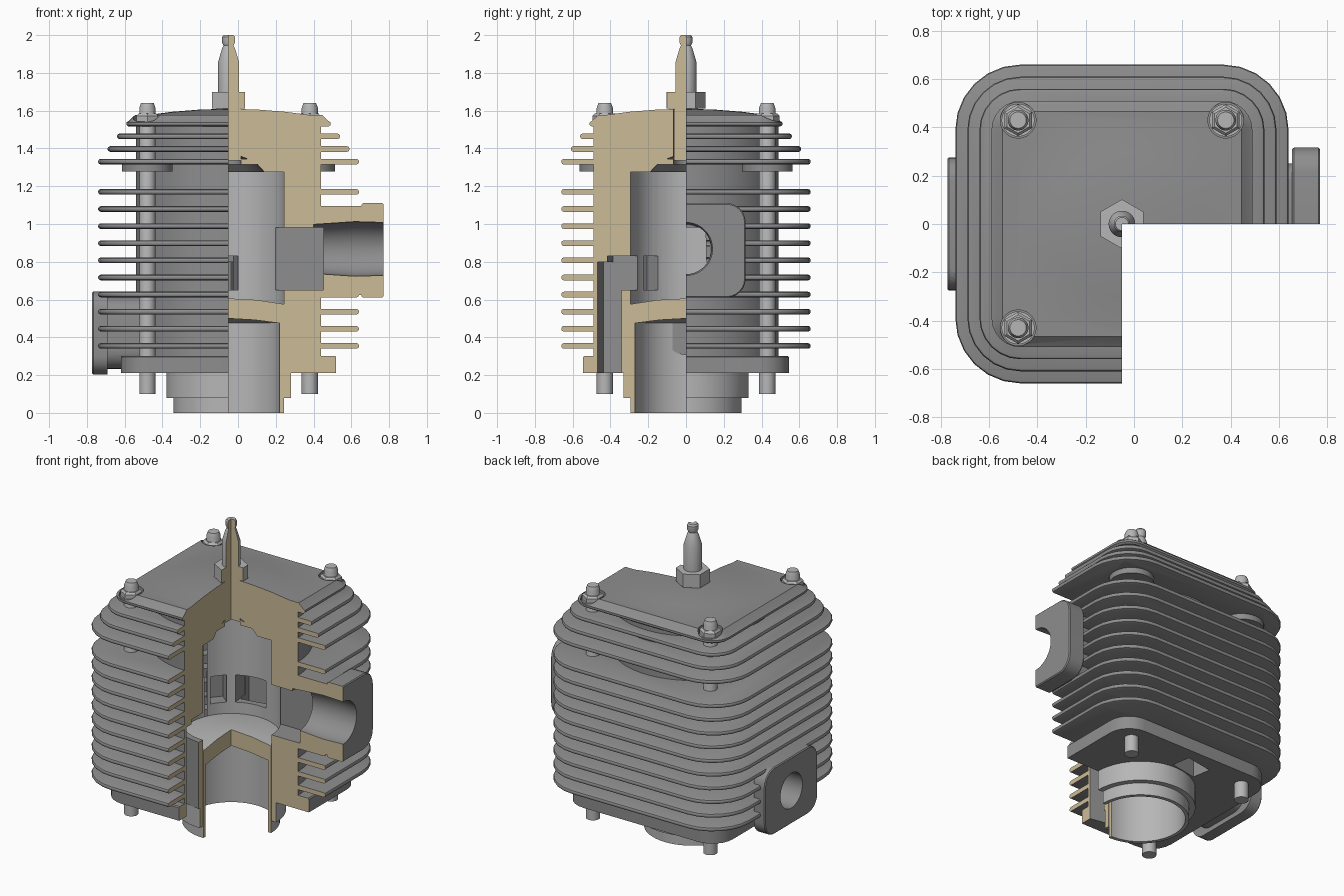
import bpy, bmesh, math
from mathutils import Matrix

if "Cube" in bpy.data.objects:
    bpy.data.objects.remove(bpy.data.objects["Cube"])

CX = -0.05          # bore axis
STUD = 0.43         # stud offset from the axis


def material(name, rgb):
    m = bpy.data.materials.new(name)
    m.diffuse_color = (*rgb, 1)
    m.use_nodes = True
    m.node_tree.nodes["Principled BSDF"].inputs["Base Color"].default_value = m.diffuse_color
    return m


CAST = material("cast_grey", (0.27, 0.27, 0.27))
STEEL = material("light_steel", (0.47, 0.47, 0.47))
CUT = material("section_tan", (0.60, 0.50, 0.31))


def finish(name, bm):
    bmesh.ops.recalc_face_normals(bm, faces=bm.faces)
    me = bpy.data.meshes.new(name)
    bm.to_mesh(me)
    bm.free()
    o = bpy.data.objects.new(name, me)
    bpy.context.collection.objects.link(o)
    return o


def place(a, b, c, axis, at):
    return (at[0] + a, at[1] + b, c) if axis == 'z' else (c, at[0] + a, at[1] + b)


def lathe(name, prof, segs=64, axis='z', at=(CX, 0), phase=0.5):
    """Closed solid of revolution; the profile starts and ends on the axis."""
    bm = bmesh.new()
    rings = []
    for r, c in prof:
        n = 1 if r < 1e-6 else segs
        rings.append([bm.verts.new(place(r * math.cos(2 * math.pi * (i + phase) / segs),
                                         r * math.sin(2 * math.pi * (i + phase) / segs), c, axis, at))
                      for i in range(n)])
    for p, q in zip(rings, rings[1:]):
        for i in range(segs):
            j = (i + 1) % segs
            f = [p[i % len(p)], p[j % len(p)], q[j % len(q)], q[i % len(q)]]
            bm.faces.new(list(dict.fromkeys(f)))
    return finish(name, bm)


def rod(name, r, c0, c1, **kw):
    return lathe(name, [(0, c0), (r, c0), (r, c1), (0, c1)], **kw)


def plate(name, hx, hy, rad, rings, axis='z', at=(CX, 0), seg=6):
    """Rounded rectangle lofted through (inset, height) rings."""
    bm = bmesh.new()
    loops = []
    for inset, c in rings:
        loop = []
        for k, (sx, sy) in enumerate(((1, 1), (-1, 1), (-1, -1), (1, -1))):
            for i in range(seg + 1):
                t = math.pi / 2 * (k + i / seg)
                loop.append(bm.verts.new(place(sx * (hx - rad) + (rad - inset) * math.cos(t),
                                               sy * (hy - rad) + (rad - inset) * math.sin(t), c, axis, at)))
        loops.append(loop)
    n = len(loops[0])
    for p, q in zip(loops, loops[1:]):
        for i in range(n):
            j = (i + 1) % n
            bm.faces.new((p[i], p[j], q[j], q[i]))
    bm.faces.new(loops[0])
    bm.faces.new(loops[-1])
    return finish(name, bm)


def fin(z, shrink=0.0):
    t = 0.015
    return plate("fin", 0.69 - shrink, 0.66 - shrink, 0.27 - shrink,
                 [(0.013, z - t), (0.004, z - 0.011), (0, z - 0.004),
                  (0, z + 0.004), (0.004, z + 0.011), (0.013, z + t)])


def box(x0, x1, y0, y1, z0, z1, az=0.0, at=(0, 0)):
    bm = bmesh.new()
    bmesh.ops.create_cube(bm, size=1)
    m = (Matrix.Translation((at[0], at[1], 0)) @ Matrix.Rotation(math.radians(az), 4, 'Z')
         @ Matrix.Translation(((x0 + x1) / 2, (y0 + y1) / 2, (z0 + z1) / 2))
         @ Matrix.Diagonal((x1 - x0, y1 - y0, z1 - z0, 1)))
    bmesh.ops.transform(bm, matrix=m, verts=bm.verts)
    return finish("cutter", bm)


def boolean(o, tool, op='DIFFERENCE'):
    mod = o.modifiers.new("b", 'BOOLEAN')
    mod.operation, mod.solver, mod.object = op, 'EXACT', tool
    bpy.context.view_layer.update()
    dg = bpy.context.evaluated_depsgraph_get()
    me = bpy.data.meshes.new_from_object(o.evaluated_get(dg))
    o.modifiers.clear()
    o.data = me
    bpy.data.objects.remove(tool)


def dress(o, mat, cut=True, liner=False):
    """Remove the front right quarter, then colour the section faces."""
    if cut:
        boolean(o, box(CX + 0.0008, 2, -2, -0.0008, -1, 3))
    me = o.data
    me.materials.clear()
    for m in (mat, CUT, STEEL):
        me.materials.append(m)
    for p in me.polygons:
        c, n = p.center, p.normal
        p.material_index = 0
        if cut and ((n.x > 0.99 and abs(c.x - CX) < 0.002 and c.y < 0.001) or
                    (n.y < -0.99 and abs(c.y) < 0.002 and c.x > CX - 0.001)):
            p.material_index = 1
        elif liner:
            rr = [math.hypot(me.vertices[v].co.x - CX, me.vertices[v].co.y) for v in p.vertices]
            if (min(rr) > 0.28 and max(rr) < 0.2965) or c.z < 0.205 and max(rr) < 0.335:
                p.material_index = 2
    bpy.ops.object.select_all(action='DESELECT')
    o.select_set(True)
    bpy.context.view_layer.objects.active = o
    bpy.ops.object.shade_smooth_by_angle(angle=math.radians(30))


# Finned cylinder: barrel, spigot, base flange, fins, port necks and flanges
cyl = rod("cylinder", 0.49, 0.25, 1.275)
parts = [rod("spigot", 0.33, 0.08, 1.0),
         plate("base_flange", 0.57, 0.545, 0.15, [(0, 0.21), (0, 0.295), (0.006, 0.302)])]
parts += [fin(1.17 - 0.0906 * i) for i in range(10)]
parts += [plate("exhaust_neck", 0.25, 0.235, 0.08, [(0, 0.2), (0, 0.7)], 'x', (0, 0.86)),
          plate("exhaust_flange", 0.316, 0.25, 0.10, [(0.006, 0.655), (0, 0.662), (0, 0.764), (0.006, 0.77)],
                'x', (0, 0.86)),
          plate("intake_neck", 0.21, 0.19, 0.10, [(0, -0.72), (0, -0.37)], 'x', (0, 0.422)),
          plate("intake_flange", 0.276, 0.22, 0.10, [(0.006, -0.772), (0, -0.766), (0, -0.69)], 'x', (0, 0.422))]
for p in parts:
    boolean(cyl, p, 'UNION')

# Bore, exhaust duct, intake duct and transfer passages
boolean(cyl, rod("bore", 0.295, -0.5, 1.5))
boolean(cyl, box(0.02, 0.453, -0.157, 0.157, 0.65, 0.982))
boolean(cyl, lathe("duct", [(0, 0.4), (0.13, 0.4), (0.145, 0.62), (0.136, 0.9), (0, 0.9)], 48, 'x', (0, 0.868)))
boolean(cyl, rod("intake", 0.115, -0.95, -0.31, segs=48, axis='x', at=(0, 0.422)))
for s in (1, -1):
    boolean(cyl, box(0.2, 0.41, -0.1, 0.1, 0.65, 0.83, s * 100, (CX, 0)))
    boolean(cyl, box(0.335, 0.46, -0.095, 0.095, 0.1, 0.80, s * 100, (CX, 0)))
    boolean(cyl, box(0.2, 0.38, -0.05, 0.05, 0.65, 0.83, s * 140, (CX, 0)))
dress(cyl, CAST, liner=True)

# Finned cylinder head with combustion chamber and domed top
head = lathe("cylinder_head", [(0, 1.365), (0.06, 1.36), (0.14, 1.33), (0.19, 1.275), (0.49, 1.275),
                               (0.49, 1.53), (0.46, 1.55), (0.45, 1.574), (0.3, 1.594), (0.15, 1.606), (0, 1.61)])
hparts = [fin(1.33), fin(1.397, 0.05), fin(1.464, 0.10),
          plate("top_plate", 0.54, 0.51, 0.12, [(0.012, 1.515), (0, 1.524), (0, 1.538), (0.012, 1.546),
                                                (0.045, 1.577)])]
corners = [(sx, sy) for sx in (-1, 1) for sy in (-1, 1) if not (sx > 0 and sy < 0)]
hparts += [rod("boss", 0.135, 1.278, 1.336, segs=32, at=(CX + sx * STUD, sy * STUD)) for sx, sy in corners]
for p in hparts:
    boolean(head, p, 'UNION')
for sx, sy in corners:
    boolean(head, rod("spotface", 0.074, 1.53, 1.8, segs=32, at=(CX + sx * STUD, sy * STUD)))
boolean(head, rod("plug_hole", 0.066, 1.2, 1.8, segs=32))
dress(head, CAST)

# Piston, hollow below
piston = lathe("piston", [(0, 0.606), (0.15, 0.598), (0.293, 0.576), (0.293, 0), (0.27, 0), (0.27, 0.475),
                          (0.14, 0.492), (0, 0.5)])
dress(piston, STEEL)

# Spark plug: threaded core with insulator, and hexagon
plug = lathe("spark_plug", [(0, 1.335), (0.065, 1.335), (0.065, 1.65), (0.055, 1.69), (0.055, 1.86),
                            (0.034, 1.93), (0.027, 1.945), (0.034, 1.96), (0.034, 1.99), (0.027, 2.0), (0, 2.0)], 32)
boolean(plug, rod("hexagon", 0.102, 1.612, 1.70, segs=6), 'UNION')
dress(plug, STEEL)

# Three studs with washers and nuts
for i, (sx, sy) in enumerate(corners):
    at = (CX + sx * STUD, sy * STUD)
    dress(lathe(f"stud_{i}", [(0, 0.10), (0.043, 0.10), (0.043, 1.615), (0.034, 1.64), (0, 1.64)], 24, at=at),
          STEEL, False)
    dress(rod(f"washer_{i}", 0.068, 1.525, 1.545, segs=32, at=at), STEEL, False)
    dress(lathe(f"nut_{i}", [(0, 1.54), (0.066, 1.54), (0.066, 1.572), (0.054, 1.585), (0, 1.585)],
                6, at=at), STEEL, False)
